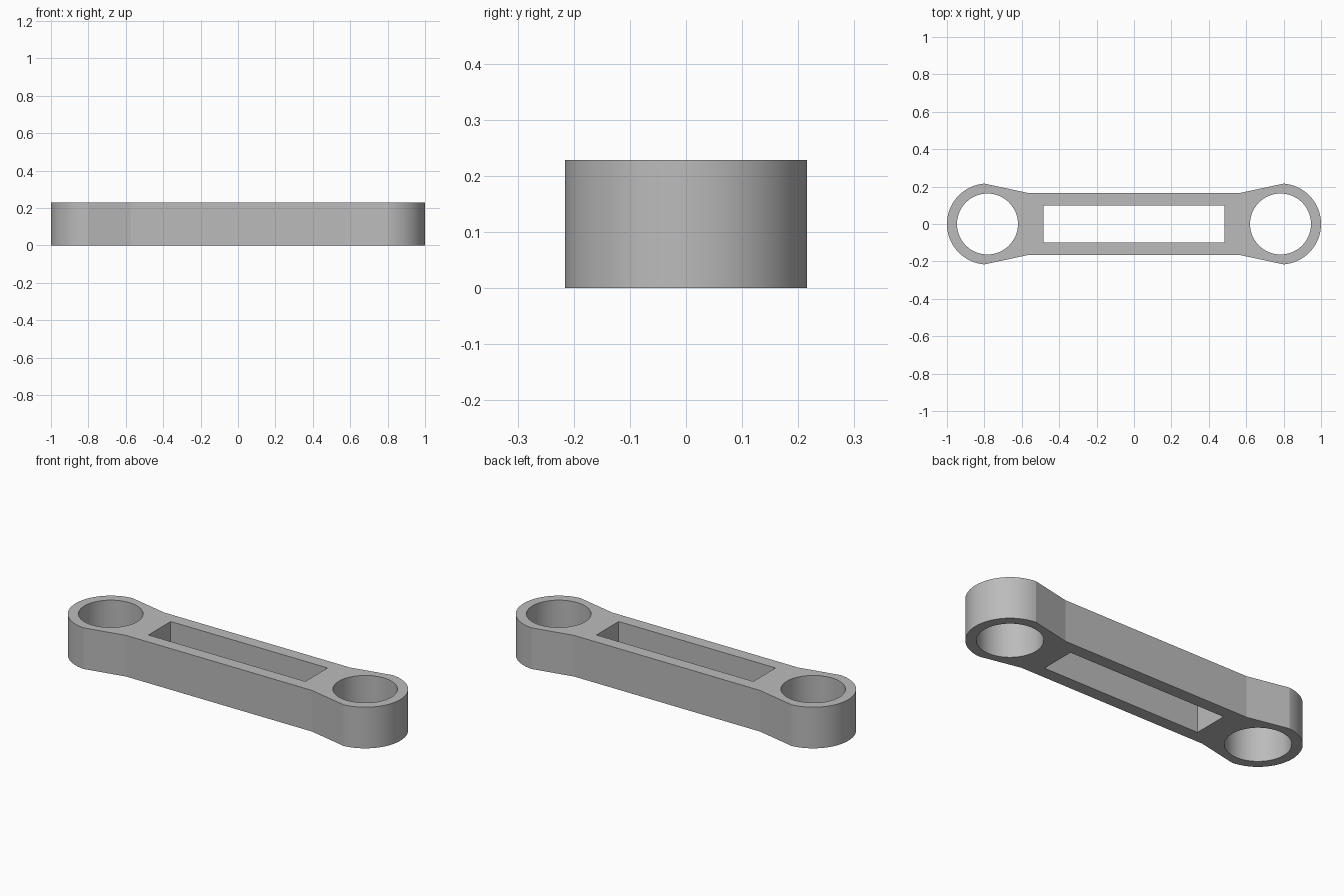
import bpy, bmesh
from math import sin, cos, pi, acos

if "Cube" in bpy.data.objects:
    bpy.data.objects.remove(bpy.data.objects["Cube"], do_unlink=True)

HEIGHT = 0.229
EYE_X, EYE_R, BORE_R = 0.7835, 0.2165, 0.163
NECK_X, BAR_Y = 0.572, 0.167
SLOT_X, SLOT_Y = 0.483, 0.098
CORNER_X = 0.80          # where the flat neck meets the round end


def arc(cx, radius, start, end, steps):
    return [(cx + radius * cos(start + (end - start) * i / steps),
             radius * sin(start + (end - start) * i / steps))
            for i in range(steps + 1)]


# Outline: round right end with its neck, repeated by half a turn
corner = acos((CORNER_X - EYE_X) / EYE_R)
right = ([(NECK_X, -BAR_Y)] + arc(EYE_X, EYE_R, -corner, corner, 48)
         + [(NECK_X, BAR_Y)])
outline = right + [(-x, -y) for x, y in right]

# Openings: two round bores and the long slot
bores = [arc(s * EYE_X, BORE_R, 0, 2 * pi, 64)[:-1] for s in (-1, 1)]
slot = [(-SLOT_X, -SLOT_Y), (SLOT_X, -SLOT_Y), (SLOT_X, SLOT_Y), (-SLOT_X, SLOT_Y)]

# Fill the flat plate between the loops, then extrude it upward
bm = bmesh.new()
edges = []
for loop in [outline, slot] + bores:
    verts = [bm.verts.new((x, y, 0)) for x, y in loop]
    edges += [bm.edges.new((v, verts[i - 1])) for i, v in enumerate(verts)]
bmesh.ops.triangle_fill(bm, use_beauty=True, use_dissolve=False, edges=edges,
                        normal=(0, 0, 1))
plate = bmesh.ops.extrude_face_region(bm, geom=bm.faces[:], use_keep_orig=True)
top = [g for g in plate["geom"] if isinstance(g, bmesh.types.BMVert)]
bmesh.ops.translate(bm, verts=top, vec=(0, 0, HEIGHT))
bmesh.ops.recalc_face_normals(bm, faces=bm.faces[:])
mesh = bpy.data.meshes.new("link_arm")
bm.to_mesh(mesh)
bm.free()

arm = bpy.data.objects.new("link_arm", mesh)
bpy.context.collection.objects.link(arm)

# Plain grey material
grey = bpy.data.materials.new("plain_grey")
grey.use_nodes = True
colour = (0.5, 0.5, 0.5, 1)
grey.diffuse_color = colour
grey.node_tree.nodes["Principled BSDF"].inputs["Base Color"].default_value = colour
mesh.materials.append(grey)

# Smooth round walls, crisp rims and corners
bpy.ops.object.select_all(action="DESELECT")
arm.select_set(True)
bpy.context.view_layer.objects.active = arm
bpy.ops.object.shade_smooth_by_angle(angle=pi / 22)
